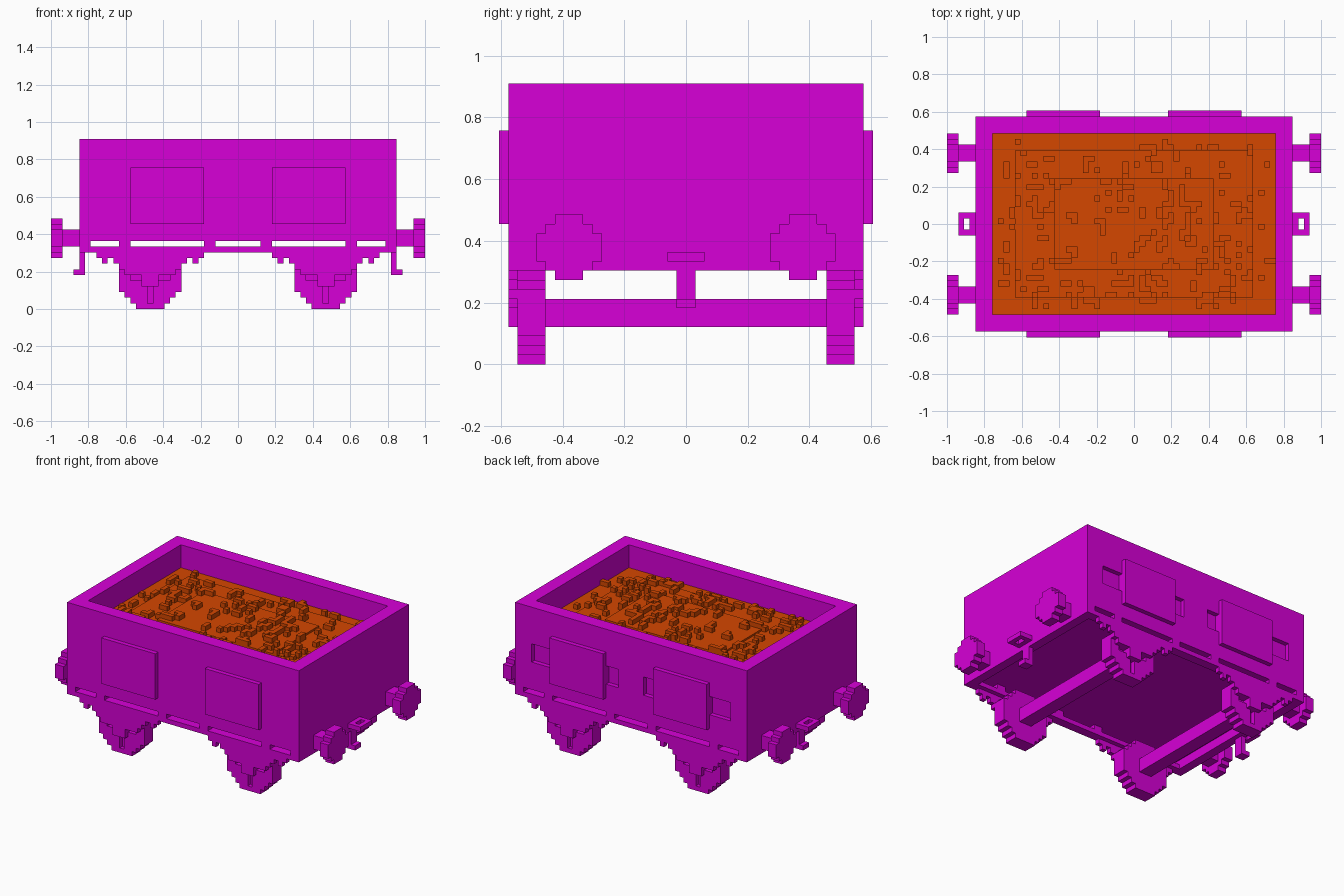
import bpy, bmesh, random

if "Cube" in bpy.data.objects:
    bpy.data.objects.remove(bpy.data.objects["Cube"], do_unlink=True)

V = 2 / 66  # edge of one block; every size below is counted in blocks


def material(name, rgb):
    m = bpy.data.materials.new(name)
    m.use_nodes = True
    m.diffuse_color = (*rgb, 1)
    bsdf = m.node_tree.nodes["Principled BSDF"]
    bsdf.inputs["Base Color"].default_value = (*rgb, 1)
    bsdf.inputs["Roughness"].default_value = 0.8
    return m


MAGENTA = material("magenta", (0.68, 0.0, 0.68))
ORE = material("rust orange", (0.66, 0.063, 0.0))


def part(name, boxes, mat=MAGENTA):
    """One object from boxes given as (x0, x1, y0, y1, z0, z1)."""
    bm = bmesh.new()
    for x0, x1, y0, y1, z0, z1 in boxes:
        vs = bmesh.ops.create_cube(bm, size=1)["verts"]
        for v in vs:
            v.co.x = (x1 if v.co.x > 0 else x0) * V
            v.co.y = (y1 if v.co.y > 0 else y0) * V
            v.co.z = (z1 if v.co.z > 0 else z0) * V
    bmesh.ops.recalc_face_normals(bm, faces=bm.faces)
    me = bpy.data.meshes.new(name)
    bm.to_mesh(me)
    bm.free()
    me.materials.append(mat)
    ob = bpy.data.objects.new(name, me)
    bpy.context.collection.objects.link(ob)


def mirrored(b, sx, sy):
    x0, x1, y0, y1, z0, z1 = b
    if sx < 0:
        x0, x1 = -x1, -x0
    if sy < 0:
        y0, y1 = -y1, -y0
    return (x0, x1, y0, y1, z0, z1)


def mirror_parts(name, boxes, sides_x=(1, -1), sides_y=(1, -1)):
    for sx in sides_x:
        for sy in sides_y:
            tag = ("_left" if sx > 0 else "_right") if len(sides_x) > 1 else ""
            tag += ("_back" if sy > 0 else "_front") if len(sides_y) > 1 else ""
            part(name + tag, [mirrored(b, sx, sy) for b in boxes])


# Tub: floor, end walls and front wall
part("tub_floor", [(-28, 28, -19, 18, 12, 13)])
mirror_parts("end_wall", [(25, 28, -16, 16, 12, 30), (26, 28, -17, 17, 10, 12)], sides_y=(1,))
part("front_wall", [(-28, 28, -19, -16, 12, 30)])

# Back wall: outer skin leaves a long recess behind each door
part("back_wall", [
    (-28, 28, 16, 18, 12, 30),
    (-28, 28, 18, 19, 22, 30), (-28, 28, 18, 19, 12, 18),
    (-28, -24, 18, 19, 18, 22), (-3, 3, 18, 19, 18, 22), (24, 28, 18, 19, 18, 22)])

# Doors, two on each side
mirror_parts("door", [(6, 19, 19, 20, 15, 25)])
mirror_parts("door_backing", [(6, 19, 18, 19, 18, 22)], sides_y=(1,))

# Side rails: a bottom strip hung from short posts
posts = [(-28, -26), (-21, -19), (-6, -4), (4, 6), (19, 21), (26, 28)]
mirror_parts("side_rail",
             [(-28, 28, 17, 19, 10, 11)] + [(a, b, 17, 19, 11, 12) for a, b in posts],
             sides_x=(1,))

# Wheels: stacked rows form the stepped disc
C = 15.5
wheel_rows = [(2.5, 0, 1), (3.5, 1, 2), (4.5, 2, 3), (5.5, 3, 8),
              (4.5, 8, 9), (3.5, 9, 10), (2.5, 10, 11)]
wheel = [(C - h, C + h, 15, 17, a, b) for h, a, b in wheel_rows]

# Outer wheel face, one block thick, with slits left and right of and below the hub
wheel += [(C - 2.5, C + 2.5, 17, 18, 0, 1)]
for s in (1, -1):
    for h, a, b in [(3.5, 1, 2), (4.5, 2, 3), (5.5, 3, 4)]:
        x0, x1 = sorted((C + s * 0.5, C + s * h))
        wheel.append((x0, x1, 17, 18, a, b))
    x0, x1 = sorted((C + s * 3.5, C + s * 5.5))
    wheel.append((x0, x1, 17, 18, 5, 6))
wheel += [(C - 5.5, C + 5.5, 17, 18, 4, 5), (C - 1.5, C + 1.5, 17, 18, 5, 6),
          (C - 5.5, C + 5.5, 17, 18, 6, 8)]
wheel += [(C - h, C + h, 17, 18, a, b) for h, a, b in wheel_rows[4:]]
mirror_parts("wheel", wheel)
mirror_parts("axle", [(C - 1.5, C + 1.5, -15, 15, 4, 7)], sides_y=(1,))

# Springs with end tabs and axle boxes outside the wheels
spring_rows = [(9.5, 9, 10), (6.5, 8, 9), (5.5, 7, 8), (4.5, 6, 7), (1.5, 4, 6)]
mirror_parts("spring", [(C - h, C + h, 18, 19, a, b) for h, a, b in spring_rows]
             + [(C - 8.5, C - 7.5, 18, 19, 8, 9), (C + 7.5, C + 8.5, 18, 19, 8, 9)])

# Buffers: square shaft and stepped round head
head_rows = [(1.5, 9, 10), (2.5, 10, 11), (3.5, 11, 14), (2.5, 14, 15), (1.5, 15, 16)]
mirror_parts("buffer", [(28, 31, 11, 14, 11, 14)]
             + [(31, 33, 12.5 - h, 12.5 + h, a, b) for h, a, b in head_rows])

# Couplings: flat ring above a hanging hook
mirror_parts("coupling_ring", [(28, 29, -2, 2, 11, 12), (30, 31, -2, 2, 11, 12),
                               (29, 30, -2, -1, 11, 12), (29, 30, 1, 2, 11, 12)], sides_y=(1,))
mirror_parts("coupling_hook", [(27, 28, -1, 1, 6, 10), (28, 29, -1, 1, 6, 7)], sides_y=(1,))

# Ore load: low stepped heap scattered with small lumps
heap = [(25, 16, 25), (21, 13, 25.4), (14, 8, 25.8)]
part("ore_heap", [(-a, a, -b, b, 13, top) for a, b, top in heap], ORE)

random.seed(7)
lumps = []
for _ in range(210):
    x, y = random.randint(-24, 23), random.randint(-15, 14)
    w, d = random.choice([(1, 1), (1, 1), (1, 1), (2, 1), (1, 2)])
    top = max(t for a, b, t in heap if abs(x) <= a and abs(y) <= b)
    lumps.append((x, min(x + w, 25), y, min(y + d, 16), 24, top + 1))
part("ore_lumps", lumps, ORE)
